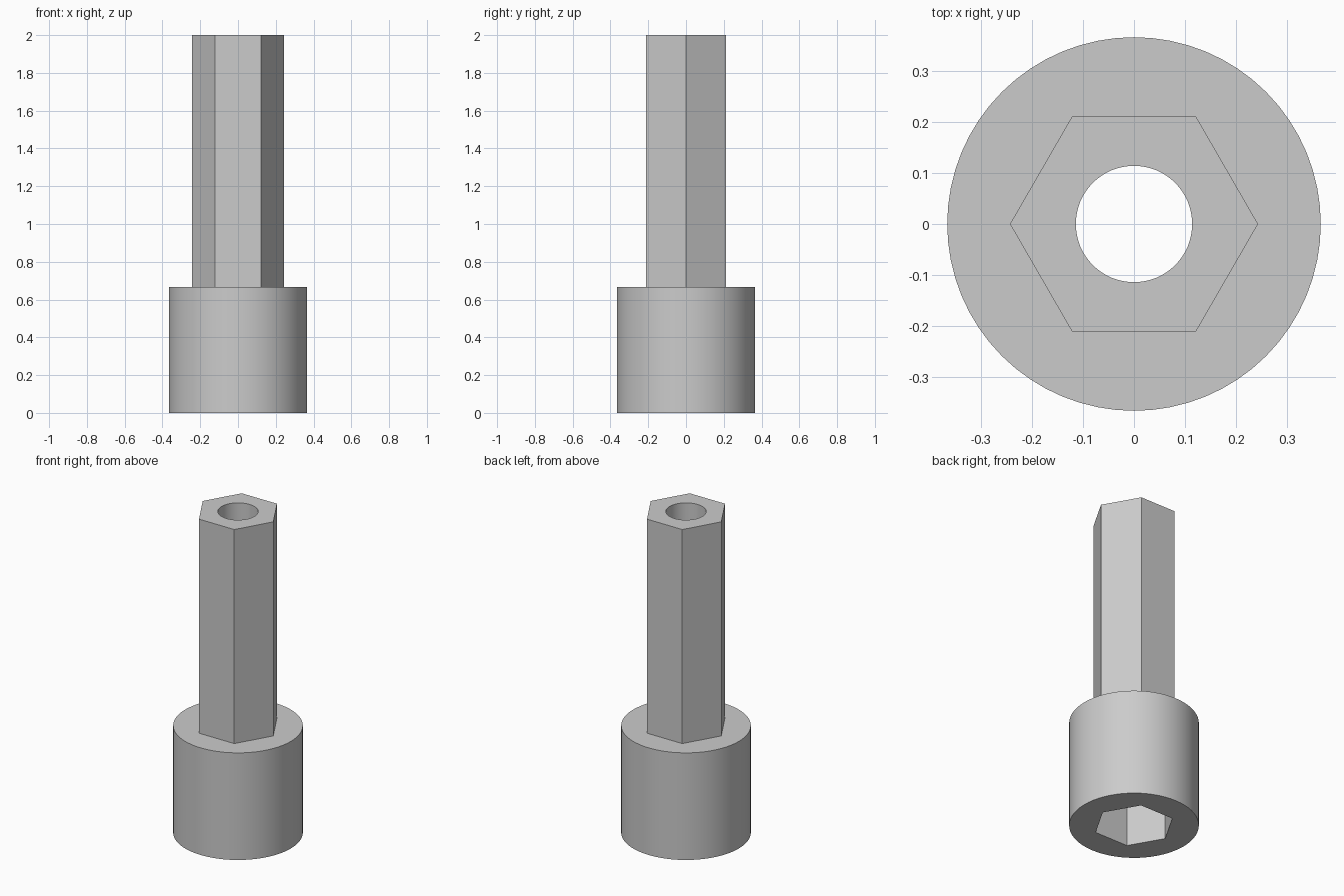
import bpy
import math

cube = bpy.data.objects.get("Cube")
if cube:
    bpy.data.objects.remove(cube, do_unlink=True)

HEIGHT = 2.0
HEAD_TOP = 0.667
HEAD_RADIUS = 0.366
SHAFT_RADIUS = 0.243
SOCKET_RADIUS = 0.23
SOCKET_DEPTH = 0.5
BORE_RADIUS = 0.114
ROUND, HEX = 64, 6

# Steel
steel = bpy.data.materials.new("steel grey")
steel.use_nodes = True
colour = (0.6, 0.6, 0.6, 1)
steel.diffuse_color = colour
steel.node_tree.nodes["Principled BSDF"].inputs["Base Color"].default_value = colour


def prism(name, radius, bottom, top, sides):
    """Upright prism with a corner on the x axis."""
    bpy.ops.mesh.primitive_cylinder_add(
        vertices=sides, radius=radius, depth=top - bottom,
        location=(0, 0, (bottom + top) / 2), rotation=(0, 0, math.pi / 2))
    obj = bpy.context.object
    bpy.ops.object.transform_apply(location=True, rotation=True, scale=True)
    obj.name = name
    obj.data.materials.append(steel)
    return obj


def combine(target, tool, operation):
    """Apply a boolean and discard the tool."""
    tool.hide_render = True
    mod = target.modifiers.new(operation.lower(), 'BOOLEAN')
    mod.operation = operation
    mod.solver = 'EXACT'
    mod.object = tool
    bpy.ops.object.select_all(action='DESELECT')
    target.select_set(True)
    bpy.context.view_layer.objects.active = target
    bpy.ops.object.modifier_apply(modifier=mod.name)
    bpy.data.objects.remove(tool, do_unlink=True)


# Round head with the hexagonal shaft rising from it
body = prism("hex_shaft_socket", HEAD_RADIUS, 0, HEAD_TOP, ROUND)
combine(body, prism("shaft", SHAFT_RADIUS, HEAD_TOP - 0.08, HEIGHT, HEX), 'UNION')

# Hexagonal socket in the underside, then the round bore right through
combine(body, prism("socket_cutter", SOCKET_RADIUS, -0.1, SOCKET_DEPTH, HEX), 'DIFFERENCE')
combine(body, prism("bore_cutter", BORE_RADIUS, -0.2, HEIGHT + 0.1, ROUND), 'DIFFERENCE')

# Smooth round walls, crisp hexagon edges
bpy.ops.object.shade_smooth_by_angle(angle=math.radians(30))
